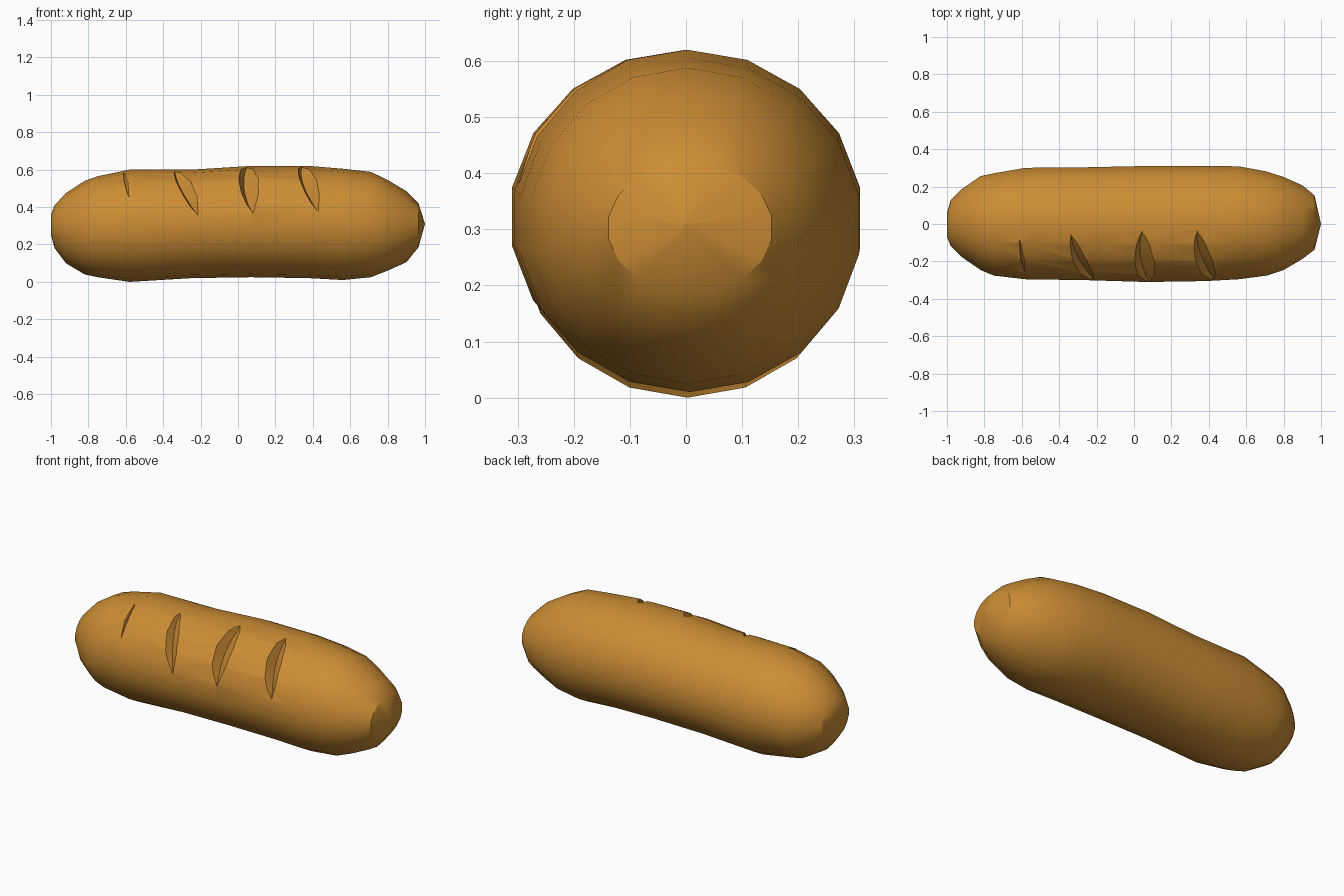
import bpy, bmesh, math
from mathutils import Vector

if "Cube" in bpy.data.objects:
    bpy.data.objects.remove(bpy.data.objects["Cube"])

crust = bpy.data.materials.new("golden crust")
crust.use_nodes = True
COLOUR = (0.60, 0.265, 0.035, 1)
crust.diffuse_color = COLOUR
crust.node_tree.nodes["Principled BSDF"].inputs["Base Color"].default_value = COLOUR


def loft(name, rings):
    """Skin a list of equal point rings and close both ends."""
    bm = bmesh.new()
    loops = [[bm.verts.new(p) for p in ring] for ring in rings]
    n = len(loops[0])
    for a, b in zip(loops, loops[1:]):
        for i in range(n):
            j = (i + 1) % n
            bm.faces.new((a[i], a[j], b[j], b[i]))
    bm.faces.new(loops[0])
    bm.faces.new(loops[-1])
    bmesh.ops.remove_doubles(bm, verts=bm.verts, dist=0.0005)
    bmesh.ops.recalc_face_normals(bm, faces=bm.faces)
    mesh = bpy.data.meshes.new(name)
    bm.to_mesh(mesh)
    bm.free()
    mesh.materials.append(crust)
    obj = bpy.data.objects.new(name, mesh)
    bpy.context.collection.objects.link(obj)
    return obj


# Loaf sections: x, bottom, top, front, back
SECTIONS = [
    (-1.0, 0.25, 0.36, -0.07, 0.06),
    (-0.98, 0.18, 0.41, -0.12, 0.13),
    (-0.92, 0.10, 0.475, -0.18, 0.19),
    (-0.82, 0.04, 0.54, -0.25, 0.26),
    (-0.75, 0.025, 0.565, -0.28, 0.275),
    (-0.58, 0.0, 0.60, -0.30, 0.305),
    (-0.25, 0.02, 0.60, -0.305, 0.308),
    (0.07, 0.025, 0.62, -0.315, 0.315),
    (0.38, 0.02, 0.62, -0.31, 0.315),
    (0.56, 0.01, 0.605, -0.30, 0.313),
    (0.71, 0.025, 0.588, -0.28, 0.285),
    (0.80, 0.06, 0.545, -0.25, 0.255),
    (0.90, 0.105, 0.485, -0.19, 0.21),
    (0.965, 0.185, 0.42, -0.14, 0.155),
]
SIDES = 18


def section(x, low, high, front, back):
    ring = []
    for i in range(SIDES):
        a = math.tau * i / SIDES
        ring.append((x, (front + back) / 2 + (back - front) / 2 * math.sin(a),
                     (low + high) / 2 + (high - low) / 2 * math.cos(a)))
    return ring


tip = [(1.0, 0.0, 0.31)] * SIDES
bm_rings = [section(*s) for s in SECTIONS]
# A very small last ring stands in for the pointed tip
bm_rings.append([tuple(Vector(t).lerp(Vector(r), 0.01)) for t, r in zip(tip, bm_rings[-1])])
loaf = loft("bread_loaf", bm_rings)

# Scored slashes: x at crown, x at front, width, depth, lower angle
SLASHES = [
    (-0.605, -0.57, 0.05, 0.05, 68),
    (-0.33, -0.20, 0.11, 0.07, 84),
    (0.055, 0.085, 0.11, 0.07, 80),
    (0.345, 0.44, 0.10, 0.07, 80),
]
STEPS = 8
for k, (x0, x1, width, depth, end) in enumerate(SLASHES):
    rings = []
    for s in range(STEPS + 1):
        t = s / STEPS
        swell = math.sin(math.pi * t) ** 0.6 if 0 < t < 1 else 0.0
        a = math.radians(4 + (end - 4) * t)
        out = Vector((0, -math.sin(a), math.cos(a)))
        mid = Vector((x0 + (x1 - x0) * t, 0, 0.31))
        half = width * (0.1 + 0.9 * swell) * 0.75
        # Steep left wall, gentler right wall
        rings.append([mid + out * 0.35 + Vector((-half, 0, 0)),
                      mid + out * 0.35 + Vector((half, 0, 0)),
                      mid + out * (0.318 - depth * swell) + Vector((-half * 0.45, 0, 0))])
    cutter = loft("slash_cutter", rings)
    cutter.hide_render = True
    mod = loaf.modifiers.new("slash", "BOOLEAN")
    mod.operation = "DIFFERENCE"
    mod.solver = "EXACT"
    mod.object = cutter
    bpy.context.view_layer.objects.active = loaf
    bpy.ops.object.modifier_apply(modifier=mod.name)
    bpy.data.objects.remove(cutter)

# Smooth crust with crisp slash edges
bpy.ops.object.select_all(action="DESELECT")
loaf.select_set(True)
bpy.context.view_layer.objects.active = loaf
bpy.ops.object.shade_smooth_by_angle(angle=math.radians(28))
